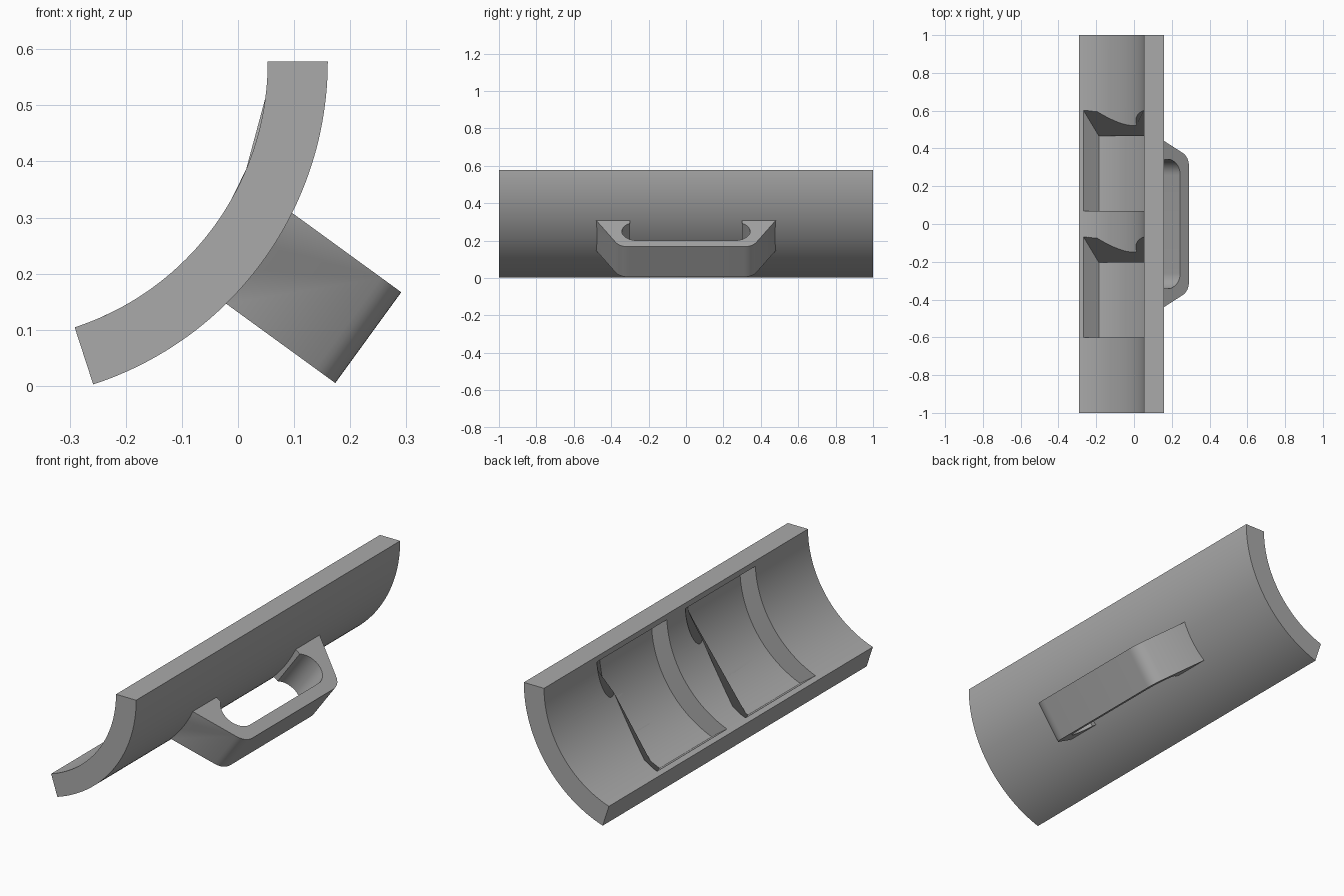
import bpy, bmesh, math
from mathutils import Vector

cube = bpy.data.objects.get("Cube")
if cube:
    bpy.data.objects.remove(cube)

grey = bpy.data.materials.new("plain grey")
grey.use_nodes = True
colour = (0.4, 0.4, 0.4, 1)
grey.diffuse_color = colour
grey.node_tree.nodes["Principled BSDF"].inputs["Base Color"].default_value = colour

# Shared layout: the arc axis runs along y, the handle points out along OUT
AXIS = Vector((-0.445, 0, 0.578))
MID = math.radians(-36)
OUT = Vector((math.cos(MID), 0, math.sin(MID)))
SIDE = Vector((-math.sin(MID), 0, math.cos(MID)))
R_IN, R_OUT = 0.498, 0.605


def arc(radius, half_angle, steps, shift=0):
    """Arc about the axis, moved outward by shift."""
    pts = []
    for i in range(steps + 1):
        a = math.radians(half_angle) * (2 * i / steps - 1)
        pts.append(AXIS + OUT * (radius * math.cos(a) + shift) + SIDE * radius * math.sin(a))
    return pts


def prism(name, loop_a, loop_b):
    """Solid between two matching outlines."""
    bm = bmesh.new()
    a = [bm.verts.new(p) for p in loop_a]
    b = [bm.verts.new(p) for p in loop_b]
    bm.faces.new(a)
    bm.faces.new(b[::-1])
    for i in range(len(a)):
        j = (i + 1) % len(a)
        bm.faces.new((a[j], a[i], b[i], b[j]))
    bmesh.ops.recalc_face_normals(bm, faces=bm.faces)
    mesh = bpy.data.meshes.new(name)
    bm.to_mesh(mesh)
    bm.free()
    mesh.materials.append(grey)
    obj = bpy.data.objects.new(name, mesh)
    bpy.context.collection.objects.link(obj)
    return obj


def along_y(points, y):
    return [p + Vector((0, y, 0)) for p in points]


# Curved shell
section = arc(R_IN, 36, 48) + arc(R_OUT, 36, 48)[::-1]
shell = prism("curved_shell", along_y(section, -1), along_y(section, 1))

# Handle outline, half of it as (y, distance from axis), mirrored in y
half = [(0.48, 0.59), (0.48, 0.597)]
start, corner, end = Vector((0.378, 0.793)), Vector((0.355, 0.837)), Vector((0.305, 0.837))
for i in range(9):
    t = i / 8
    half.append(tuple(start * (1 - t) ** 2 + corner * 2 * t * (1 - t) + end * t * t))
inner = [(0.30, 0.59)]
for i in range(17):
    a = math.radians(-62 + 152 * i / 16)
    inner.append((0.26 + 0.083 * math.cos(a), 0.697 + 0.083 * math.sin(a)))


def mirror(points):
    return [(-y, r) for y, r in reversed(points)]


outline = half + mirror(half) + mirror(inner)[::-1] + inner[::-1]
flat = [AXIS + OUT * r + Vector((0, y, 0)) for y, r in outline]
handle = prism("handle", [p - SIDE * 0.1 for p in flat], [p + SIDE * 0.1 for p in flat])

# Two pockets in the hollow side, each with one square and one sloped end
for low, high in ((0.07, 0.60), (-0.60, -0.07)):
    near, deep = -0.05, 0.10
    top = arc(R_IN, 33, 44, near)
    floor = arc(R_IN, 33, 44, deep)[::-1]
    slope = 1.35
    cutter = prism("pocket_cutter", along_y(top + floor, low),
                   along_y(top, high - slope * near) + along_y(floor, high - slope * deep))
    cutter.hide_render = True
    for part in (shell, handle):
        mod = part.modifiers.new("pocket", "BOOLEAN")
        mod.operation = "DIFFERENCE"
        mod.solver = "EXACT"
        mod.object = cutter
        bpy.context.view_layer.objects.active = part
        bpy.ops.object.modifier_apply(modifier=mod.name)
    bpy.data.objects.remove(cutter)

# Smooth curves, sharp edges
bpy.ops.object.select_all(action="DESELECT")
for part in (shell, handle):
    part.select_set(True)
bpy.context.view_layer.objects.active = shell
bpy.ops.object.shade_smooth_by_angle(angle=math.radians(30))
